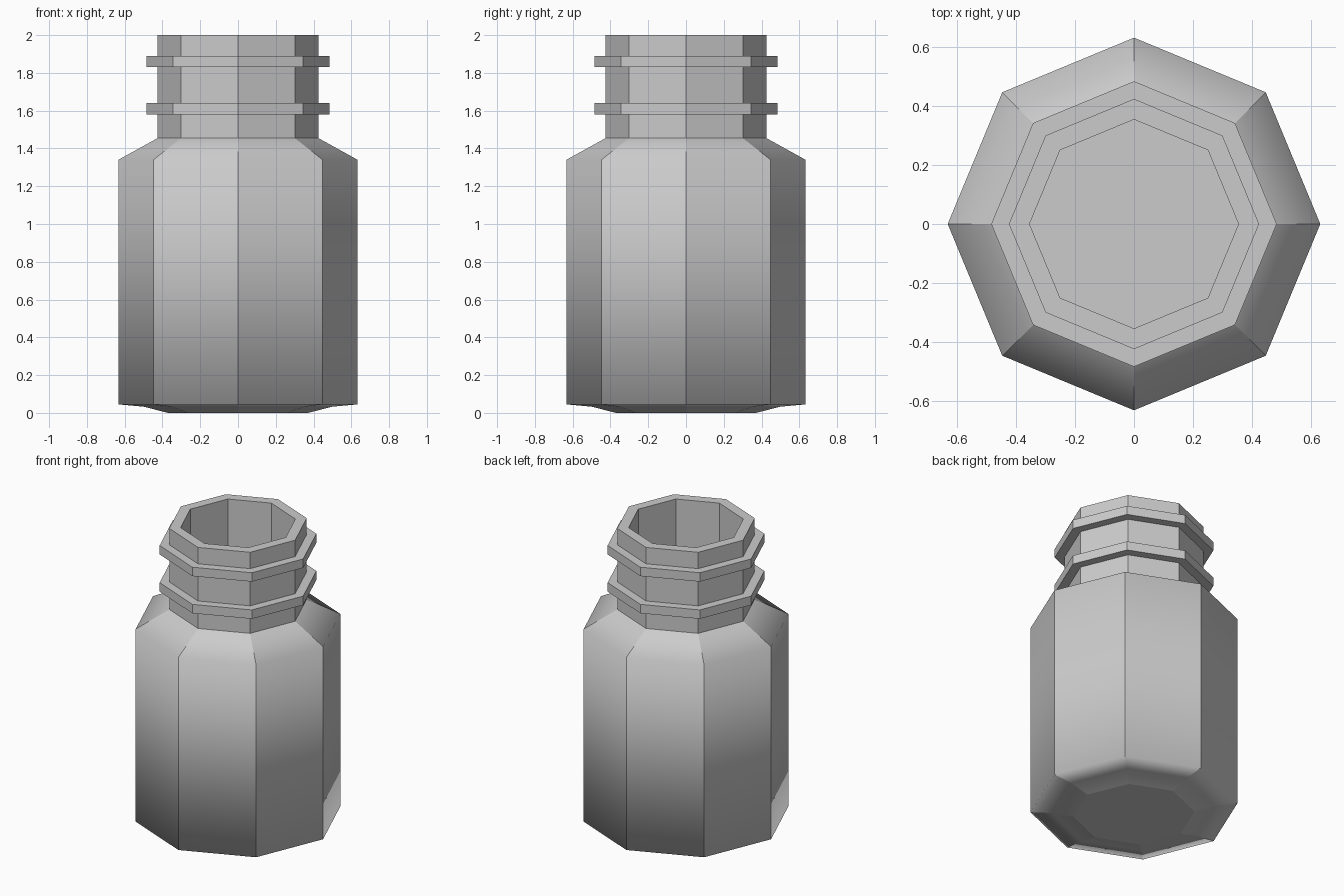
import bpy, bmesh
from math import cos, sin, pi

if "Cube" in bpy.data.objects:
    bpy.data.objects.remove(bpy.data.objects["Cube"])

SIDES = 8


def lathe(name, profile, cap_start=False, cap_end=False, smooth=False, closed=False):
    """Spin (radius, z) points into an eight-sided shell with corners on the axes."""
    bm = bmesh.new()
    rings = [[bm.verts.new((r * cos(2 * pi * i / SIDES), r * sin(2 * pi * i / SIDES), z))
              for i in range(SIDES)] for r, z in profile]
    pairs = list(zip(rings, rings[1:]))
    if closed:
        pairs.append((rings[-1], rings[0]))
    for a, b in pairs:
        for i in range(SIDES):
            j = (i + 1) % SIDES
            bm.faces.new((a[i], a[j], b[j], b[i])).smooth = smooth
    if smooth:
        # keep the eight upright corners crisp
        for a, b in pairs:
            for i in range(SIDES):
                bm.edges.get((a[i], b[i])).smooth = False
    if cap_start:
        bm.faces.new(rings[0][::-1])
    if cap_end:
        bm.faces.new(rings[-1])
    mesh = bpy.data.meshes.new(name)
    bm.to_mesh(mesh)
    bm.free()
    obj = bpy.data.objects.new(name, mesh)
    bpy.context.collection.objects.link(obj)
    return obj


# body: chamfered base, straight wall, sloped shoulder
lathe("bottle_body",
      [(0.37, 0.0), (0.50, 0.033), (0.633, 0.045), (0.633, 1.34), (0.425, 1.455)],
      cap_start=True, smooth=True)

# neck: outer wall with two protruding rings, lip, and inner wall
neck = [(0.425, 1.455)]
for z0, z1 in ((1.58, 1.64), (1.83, 1.89)):
    neck += [(0.425, z0), (0.485, z0), (0.485, z1), (0.425, z1)]
neck += [(0.425, 2.0), (0.355, 2.0), (0.355, 1.455)]
lathe("bottle_neck", neck, closed=True)

# contents resting in the bottom of the bottle
lathe("liquid", [(0.37, 0.006), (0.50, 0.04), (0.63, 0.055), (0.63, 0.36)],
      cap_start=True, cap_end=True)
